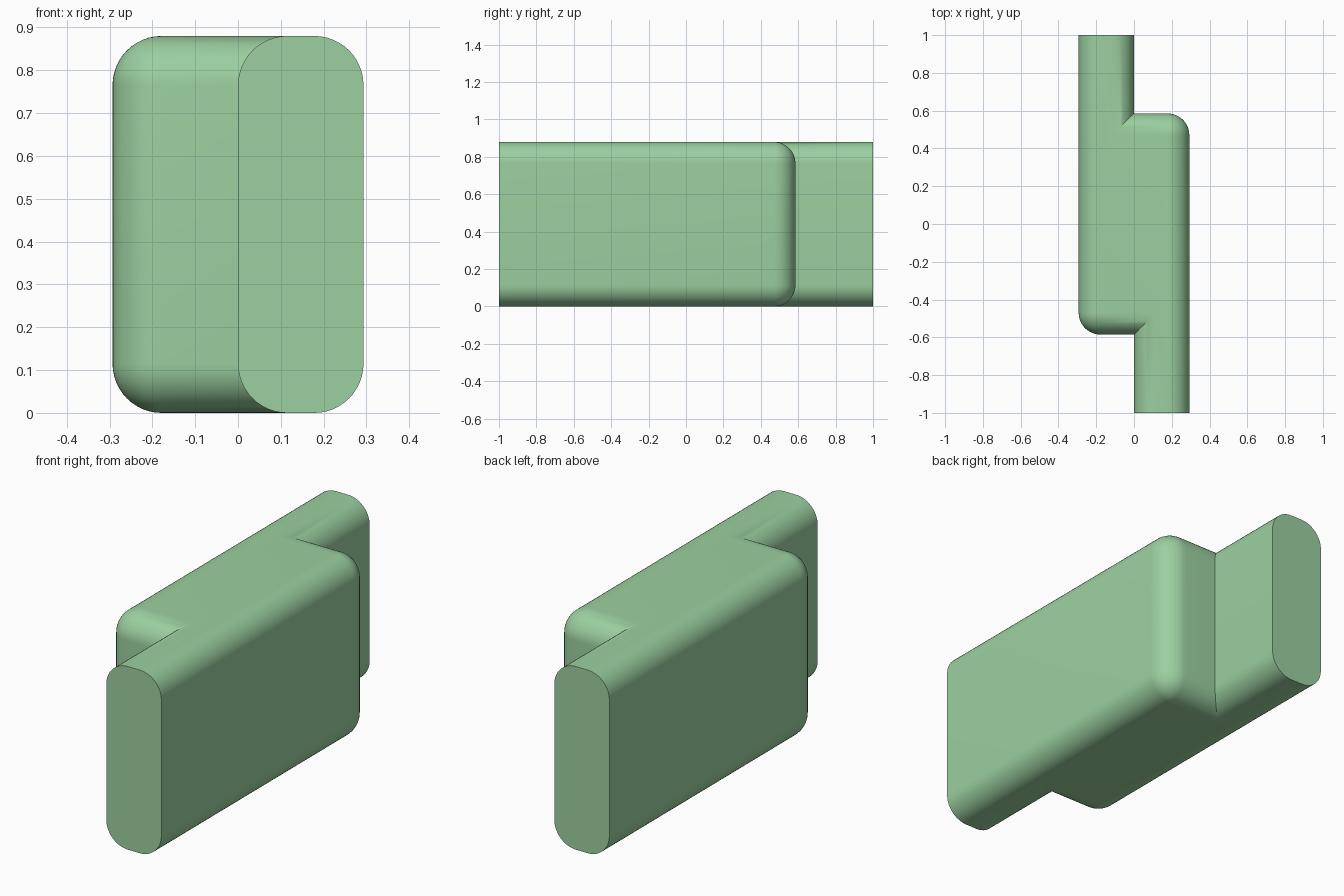
import bpy, bmesh, math

if "Cube" in bpy.data.objects:
    bpy.data.objects.remove(bpy.data.objects["Cube"])

W, L, S, H, R = 0.293, 1.0, 0.585, 0.88, 0.115   # half width, half length, step, height, edge radius
ARC = 12


def outline(d):
    """Stepped footprint inset by d; the two end walls are not inset."""
    half = [(-W + d, L)]
    for i in range(ARC + 1):                      # rounded outer corner
        a = math.pi + i * math.pi / 2 / ARC
        half.append((-W + R + (R - d) * math.cos(a), -S + R + (R - d) * math.sin(a)))
    half += [(d, -S + d), (d, -L)]                # mitred inner corner, end wall
    return half + [(-x, -y) for x, y in half]     # half-turn symmetry


# Levels: rounded bottom edge, straight wall, rounded top edge
quarter = [i * math.pi / 2 / ARC for i in range(ARC + 1)]
bottom = [(R * (1 - math.sin(a)), R * (1 - math.cos(a))) for a in quarter]
levels = bottom + [(d, H - z) for d, z in reversed(bottom)]

bm = bmesh.new()
rings = [[bm.verts.new((x, y, z)) for x, y in outline(d)] for d, z in levels]
n = len(rings[0])
for lo, hi in zip(rings, rings[1:]):
    for j in range(n):
        k = (j + 1) % n
        bm.faces.new((lo[j], lo[k], hi[k], hi[j]))
bmesh.ops.remove_doubles(bm, verts=bm.verts[:], dist=1e-5)

# Flat top and bottom caps
bmesh.ops.holes_fill(bm, edges=[e for e in bm.edges if e.is_boundary], sides=0)
bmesh.ops.recalc_face_normals(bm, faces=bm.faces[:])

mesh = bpy.data.meshes.new("stepped_block")
bm.to_mesh(mesh)
bm.free()
block = bpy.data.objects.new("stepped_block", mesh)
bpy.context.collection.objects.link(block)

green = bpy.data.materials.new("soft_green")
green.diffuse_color = (0.33, 0.63, 0.35, 1)
green.use_nodes = True
green.node_tree.nodes["Principled BSDF"].inputs["Base Color"].default_value = green.diffuse_color
mesh.materials.append(green)

bpy.context.view_layer.objects.active = block
block.select_set(True)
bpy.ops.object.shade_smooth_by_angle(angle=math.radians(30))
